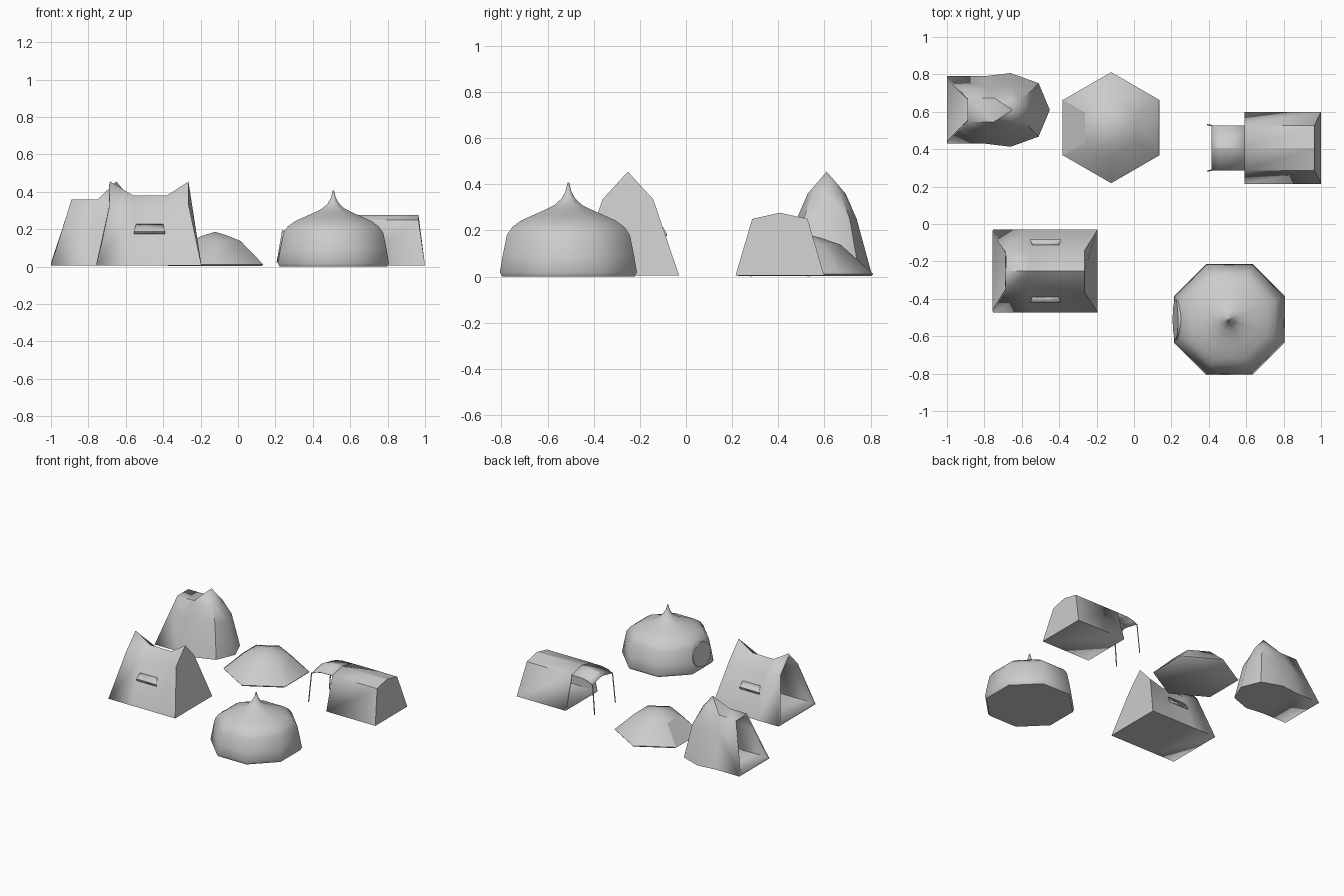
import bpy, bmesh, math
from mathutils import Vector

if "Cube" in bpy.data.objects:
    bpy.data.objects.remove(bpy.data.objects["Cube"])


def finish(name, bm, thick=0.0, angle=35):
    bmesh.ops.recalc_face_normals(bm, faces=bm.faces)
    me = bpy.data.meshes.new(name)
    bm.to_mesh(me)
    bm.free()
    ob = bpy.data.objects.new(name, me)
    bpy.context.collection.objects.link(ob)
    if thick:
        mod = ob.modifiers.new("cloth", "SOLIDIFY")
        mod.thickness = thick
        mod.offset = -1
        mod.use_even_offset = True
    bpy.ops.object.select_all(action="DESELECT")
    ob.select_set(True)
    bpy.context.view_layer.objects.active = ob
    if angle:
        bpy.ops.object.shade_smooth_by_angle(angle=math.radians(angle))
    return ob


def loft(rings, closed=True, cap_start=False, cap_end=False):
    bm = bmesh.new()
    vs = [[bm.verts.new(p) for p in r] for r in rings]
    n = len(rings[0])
    for a, b in zip(vs, vs[1:]):
        for i in range(n if closed else n - 1):
            j = (i + 1) % n
            bm.faces.new((a[i], a[j], b[j], b[i]))
    if cap_start:
        bm.faces.new(vs[0])
    if cap_end:
        bm.faces.new(vs[-1])
    return bm, vs


def rod(name, a, b, r):
    a, b = Vector(a), Vector(b)
    bm = bmesh.new()
    bmesh.ops.create_cone(bm, cap_ends=True, segments=6, radius1=r, radius2=r, depth=(b - a).length)
    q = (b - a).to_track_quat("Z", "Y")
    for v in bm.verts:
        v.co = q @ v.co + (a + b) / 2
    return finish(name, bm)


def poly_ring(cx, cy, apothem, z, n):
    r = apothem / math.cos(math.pi / n)
    return [(cx + r * math.cos(math.pi * (2 * i + 1) / n),
             cy + r * math.sin(math.pi * (2 * i + 1) / n), z) for i in range(n)]


# Peaked tent with porch: half outlines mirrored about y = 0.61, open at -x
def half_ring(pts, z):
    return ([(x, 0.61 + y, z) for x, y in pts]
            + [(x, 0.61 - y, z) for x, y in reversed(pts[:-1])])


rings = [half_ring([(-1, .18), (-.8, .18), (-.66, .197), (-.51, .143), (-.45, 0)], .005),
         half_ring([(-.924, .1), (-.785, .115), (-.66, .13), (-.55, .1), (-.515, 0)], .25),
         half_ring([(-.89, .065), (-.75, .065), (-.66, .082), (-.6, .06), (-.572, 0)], .36)]
bm, vs = loft(rings, closed=False, cap_start=True)
t = vs[-1]
bm.faces.new((t[0], t[1], t[7], t[8]))
peak = bm.verts.new((-.65, .61, .455))
for i in range(1, 7):
    bm.faces.new((t[i], t[i + 1], peak))
bm.faces.new((t[7], t[1], peak))
finish("peaked_tent", bm, .013, 45)

# Twin-peak ridge tent: cross sections along x, open at -x
CY = -.252
rings = []
for xb, xs, xr, zs, zr, ys in [(-.755, -.685, -.683, .335, .455, .11), (-.56, -.56, -.56, .305, .38, .108),
                               (-.38, -.38, -.38, .305, .38, .108), (-.195, -.265, -.265, .335, .455, .11)]:
    rings.append([(xb, CY - .222, .005), (xs, CY - ys, zs), (xr, CY, zr),
                  (xs, CY + ys, zs), (xb, CY + .222, .005)])
bm, vs = loft(rings, cap_end=True)
finish("twin_peak_tent", bm, .015, 40)

# Small window awnings on both long sides
for s, side in ((-1, "front"), (1, "back")):
    bm, vs = loft([[(-.545, CY + s * .143, .228), (-.4, CY + s * .143, .228)],
                   [(-.557, CY + s * .169, .188), (-.39, CY + s * .169, .188)],
                   [(-.557, CY + s * .169, .175), (-.39, CY + s * .169, .175)]], closed=False)
    for i in (0, 1):
        inner = bm.verts.new((vs[0][i].co.x, CY + s * .155, .185))
        bm.faces.new((vs[0][i], vs[1][i], inner))
    bm.faces.ensure_lookup_table()
    finish(side + "_window_awning", bm, .004, 20)

# Low hexagonal tent
HX, HY = -.122, .515
bm, vs = loft([poly_ring(HX, HY, .25, .003, 6), poly_ring(HX, HY, .257, .012, 6),
               poly_ring(HX, HY, .135, .138, 6), poly_ring(HX, HY, .06, .168, 6)], cap_start=True)
top = bm.verts.new((HX, HY, .186))
for i in range(6):
    bm.faces.new((vs[-1][i], vs[-1][(i + 1) % 6], top))
finish("hex_tent", bm, angle=55)

# Flat door panel over the -x side
bm, vs = loft([[(HX - .26, HY - .15, .012), (HX - .26, HY + .15, .012)],
               [(HX - .139, HY - .08, .139), (HX - .139, HY + .08, .139)]], closed=False)
finish("hex_tent_door", bm, angle=0)

# Onion dome tent: octagonal rings
DX, DY = .51, -.51
profile = [(.287, 0), (.297, .018), (.285, .09), (.267, .18), (.243, .215), (.205, .243),
           (.15, .268), (.1, .29), (.06, .31), (.03, .338), (.013, .368), (.003, .408)]
bm, vs = loft([poly_ring(DX, DY, r, z, 8) for r, z in profile], cap_start=True, cap_end=True)
finish("dome_tent", bm, angle=60)

# Oval door on the dome's -x side
bm = bmesh.new()
pts = [(.107 * math.cos(a), .085 * math.sin(a)) for a in (math.tau * i / 16 for i in range(16))]
mid = [(DX - .285 - .004 + .17 * v, DY + u, .108 + v) for u, v in pts]
bm.faces.new([bm.verts.new(p) for p in mid])
ext = bmesh.ops.extrude_face_region(bm, geom=bm.faces[:])
for v in ext["geom"]:
    if isinstance(v, bmesh.types.BMVert):
        v.co.x += .03
finish("dome_door", bm, angle=30)

# Cabin tent body, open at -x
EY = .407
rings = []
for xb, xt in ((.59, .59), (1.0, .965)):
    rings.append([(xb, EY - .192, .005), (xt, EY - .12, .25), (xt, EY, .277),
                  (xt, EY + .12, .25), (xb, EY + .192, .005)])
bm, vs = loft(rings, cap_end=True)
finish("cabin_tent", bm, .012, 20)

# Canopy drooping forward from the roof
rings = [[(x, EY - .12, z), (x, EY, z + .027), (x, EY + .12, z)]
         for x, z in ((.415, .22), (.45, .238), (.5, .248), (.6, .25))]
bm, vs = loft(rings, closed=False)
for f in bm.faces:
    f.normal_update()
finish("cabin_canopy", bm, .004, 20)

# Canopy poles
for s, side in ((-1, "front"), (1, "back")):
    rod(side + "_canopy_pole", (.394, EY + s * .124, 0), (.415, EY + s * .119, .222), .004)
